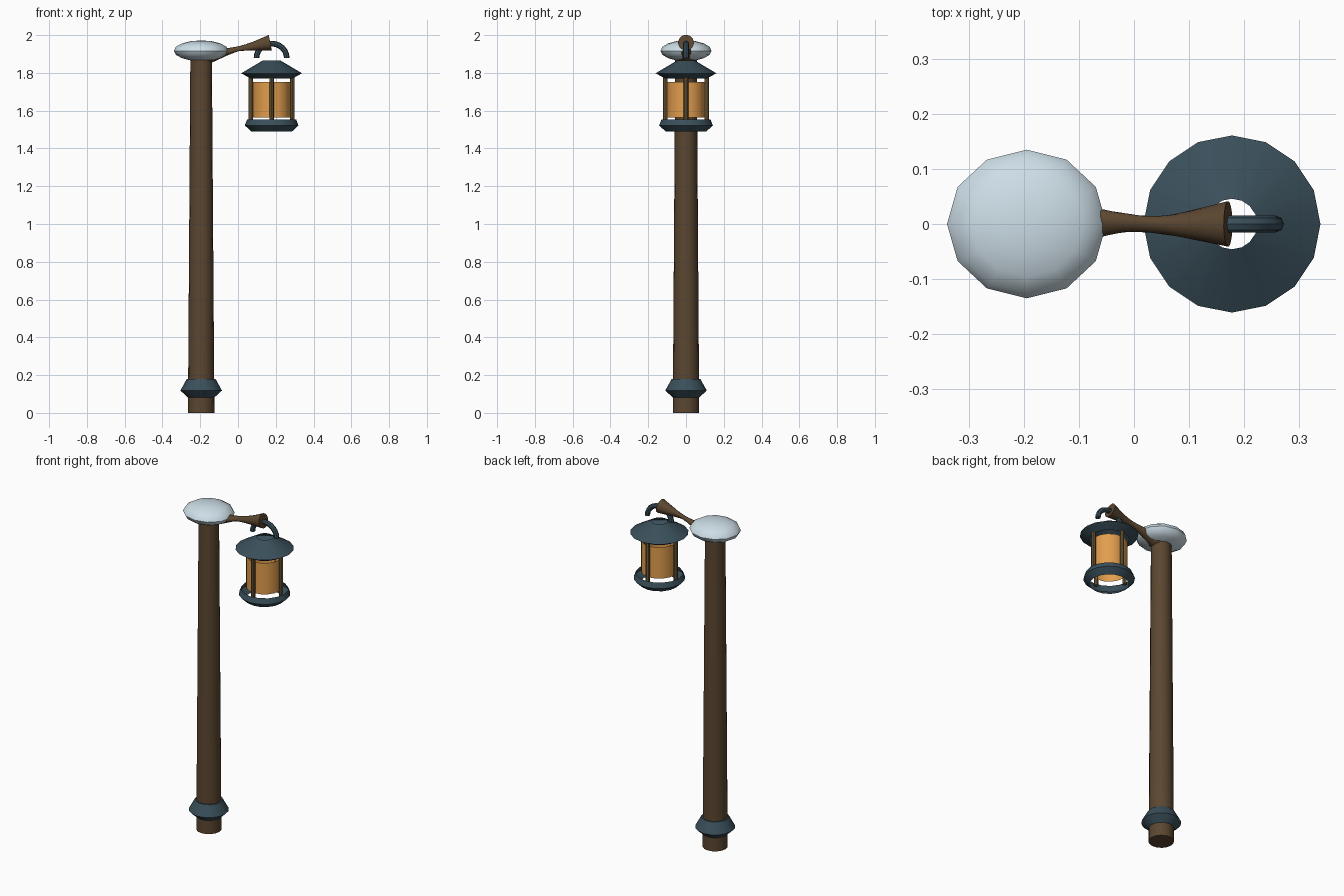
import bpy, bmesh, math
from mathutils import Vector, Matrix

if "Cube" in bpy.data.objects:
    bpy.data.objects.remove(bpy.data.objects["Cube"])


def material(name, rgb):
    m = bpy.data.materials.new(name)
    m.diffuse_color = (*rgb, 1)
    m.use_nodes = True
    m.node_tree.nodes["Principled BSDF"].inputs["Base Color"].default_value = m.diffuse_color
    return m


WOOD = material("dark_wood", (0.105, 0.062, 0.030))
METAL = material("blue_grey_metal", (0.042, 0.078, 0.103))
SNOW = material("snow", (0.62, 0.74, 0.81))
GLASS = material("amber_glass", (0.76, 0.34, 0.075))
BRASS = material("dull_brass", (0.17, 0.11, 0.042))

POST_X = -0.195
LAMP_X = 0.178


def finish(name, bm, mat):
    bmesh.ops.recalc_face_normals(bm, faces=bm.faces)
    me = bpy.data.meshes.new(name)
    bm.to_mesh(me)
    bm.free()
    me.materials.append(mat)
    ob = bpy.data.objects.new(name, me)
    bpy.context.collection.objects.link(ob)
    bpy.ops.object.select_all(action='DESELECT')
    ob.select_set(True)
    bpy.context.view_layer.objects.active = ob
    bpy.ops.object.shade_smooth_by_angle(angle=math.radians(38))
    return ob


def skin(name, rings, mat, cap_start=False, cap_end=False):
    """Join a list of point rings into a tube."""
    bm = bmesh.new()
    loops = [[bm.verts.new(p) for p in ring] for ring in rings]
    for a, b in zip(loops, loops[1:]):
        for i in range(len(a)):
            j = (i + 1) % len(a)
            bm.faces.new((a[i], a[j], b[j], b[i]))
    if cap_start:
        bm.faces.new(loops[0])
    if cap_end:
        bm.faces.new(loops[-1])
    return finish(name, bm, mat)


def circle(center, normal, r, n, spin=0.0):
    n_vec = Vector(normal).normalized()
    side = Vector((0, 1, 0))
    up = n_vec.cross(side)
    c = Vector(center)
    return [c + r * (math.cos(a) * side + math.sin(a) * up)
            for a in (spin + 2 * math.pi * i / n for i in range(n))]


def lathe(name, x, profile, mat, n=16, cap=False):
    return skin(name, [circle((x, 0, z), (0, 0, 1), r, n) for r, z in profile],
                mat, cap, cap)


# Tapered post, its top cut at a slant where the arm starts
N = 16
base = circle((POST_X, 0, 0), (0, 0, 1), 0.07, N)
top = circle((POST_X, 0, 1.89), (0, 0, 1), 0.057, N)
for p in top:
    p.z -= 0.62 * (p.x - POST_X)
skin("post", [base, top], WOOD, True, True)

# Arm twisted between post top and its end, which pinches the middle
end = circle((0.171, 0, 1.96), (0.98, 0, 0.19), 0.042, N, math.radians(145))
STEPS = 16
skin("twisted_arm",
     [[a.lerp(b, k / STEPS) for a, b in zip(top, end)] for k in range(STEPS + 1)],
     WOOD, True, True)

# Metal collar near the foot
lathe("post_collar", POST_X,
      [(0.068, 0.08), (0.11, 0.118), (0.076, 0.18), (0.066, 0.18)], METAL)

# Snow cap
bm = bmesh.new()
bmesh.ops.create_uvsphere(bm, u_segments=12, v_segments=8, radius=1)
bmesh.ops.scale(bm, vec=(0.145, 0.135, 0.055), verts=bm.verts)
bmesh.ops.translate(bm, vec=(POST_X, 0, 1.917), verts=bm.verts)
finish("snow_cap", bm, SNOW)

# Half-round hook through the arm end
rings = []
for k in range(13):
    a = math.pi * (1 - k / 12)
    c = (LAMP_X + 0.08 * math.cos(a), 0, 1.88 + 0.075 * math.sin(a))
    rings.append(circle(c, (math.sin(a), 0, -math.cos(a)), 0.015, 8))
skin("hook", rings, METAL, True, True)

# Lantern roof and base, both open bands
lathe("lantern_roof", LAMP_X, [(0.046, 1.866), (0.161, 1.798), (0.11, 1.77)], METAL)
lathe("lantern_base", LAMP_X, [(0.13, 1.553), (0.142, 1.522), (0.108, 1.49)], METAL)

# Open glass tube
lathe("lantern_glass", LAMP_X, [(0.1, 1.563), (0.1, 1.752)], GLASS)

# Four bars around the glass
for i in range(4):
    a = i * math.pi / 2
    bar = lathe("lantern_bar_%d" % (i + 1), 0, [(0.012, 1.53), (0.012, 1.785)],
                BRASS, 8, True)
    bar.location = (LAMP_X + 0.11 * math.cos(a), 0.11 * math.sin(a), 0)
